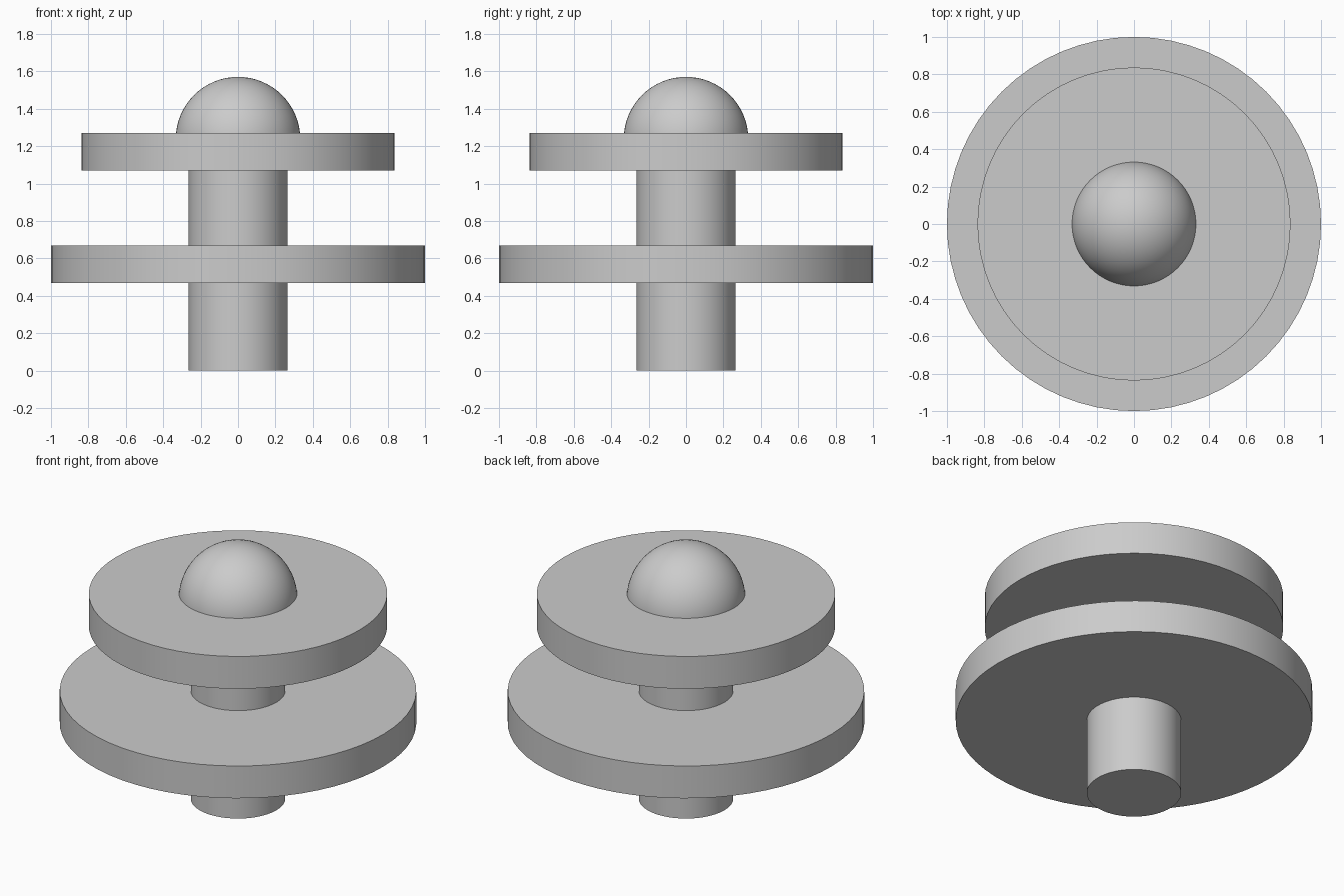
import bpy
import math

cube = bpy.data.objects.get("Cube")
if cube:
    bpy.data.objects.remove(cube, do_unlink=True)

grey = bpy.data.materials.new("light grey")
grey.use_nodes = True
colour = (0.6, 0.6, 0.6, 1)
grey.diffuse_color = colour
grey.node_tree.nodes["Principled BSDF"].inputs["Base Color"].default_value = colour


def finish(name):
    part = bpy.context.object
    part.name = name
    part.data.materials.append(grey)
    bpy.ops.object.shade_smooth_by_angle(angle=math.radians(30))


def disc(name, radius, bottom, top):
    bpy.ops.mesh.primitive_cylinder_add(
        vertices=64, radius=radius, depth=top - bottom,
        location=(0, 0, (bottom + top) / 2))
    finish(name)


# Central column carrying two round plates
disc("column", 0.265, 0, 1.17)
disc("lower_plate", 1.0, 0.468, 0.668)
disc("upper_plate", 0.837, 1.07, 1.27)

# Ball sunk into the upper plate, showing as a dome
bpy.ops.mesh.primitive_uv_sphere_add(
    segments=64, ring_count=32, radius=0.333, location=(0, 0, 1.237))
# Trim the hidden lower part so it stays inside the plate
for v in bpy.context.object.data.vertices:
    v.co.z = max(v.co.z, -0.1)
finish("dome")
